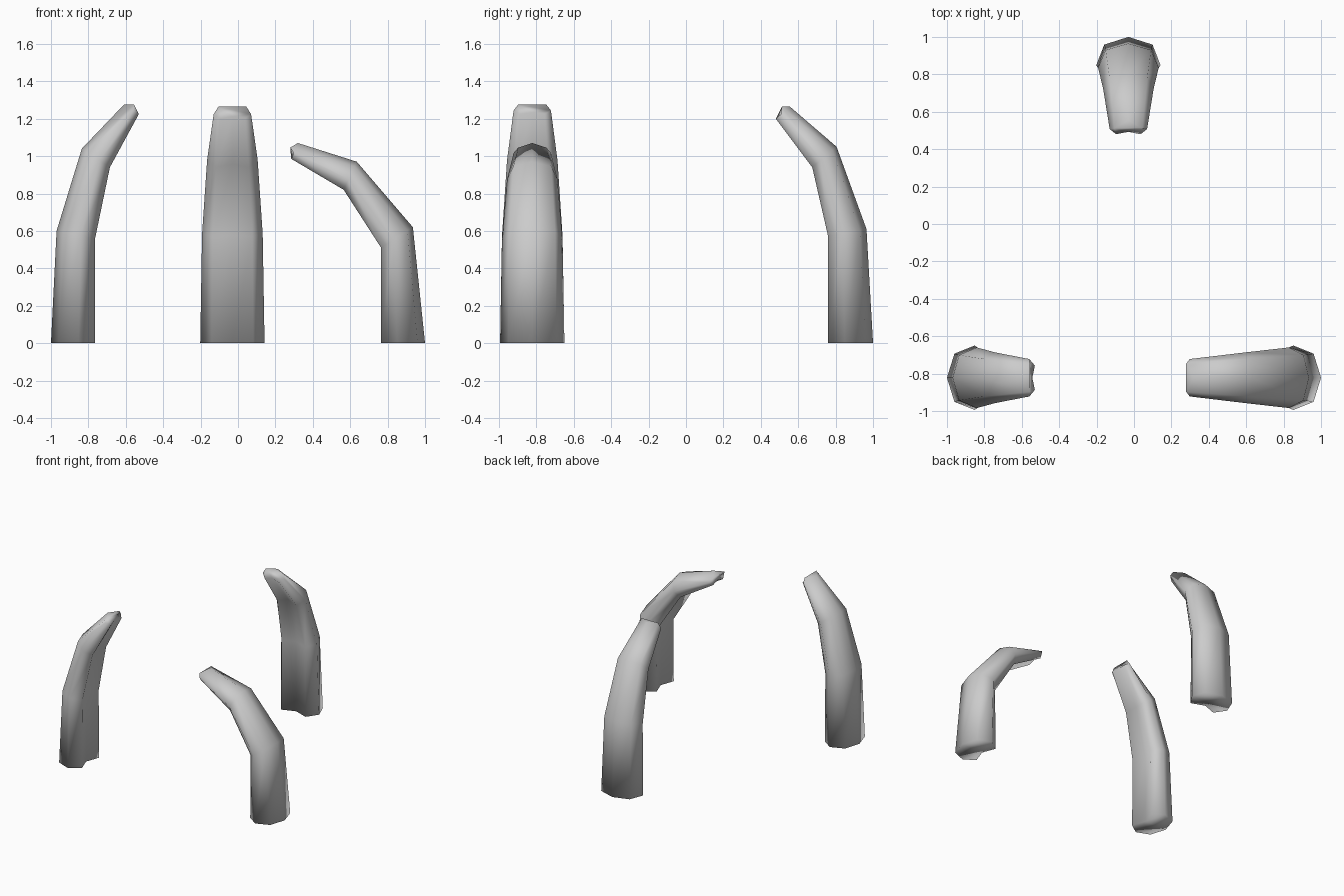
import bpy
import bmesh
from mathutils import Vector

cube = bpy.data.objects.get("Cube")
if cube:
    bpy.data.objects.remove(cube)

grey = bpy.data.materials.new("light grey")
grey.use_nodes = True
grey.diffuse_color = (0.6, 0.6, 0.6, 1)
grey.node_tree.nodes["Principled BSDF"].inputs["Base Color"].default_value = (0.6, 0.6, 0.6, 1)

# Half cross-section: (depth from inner to outer, share of half width)
SECTION = [(1, 0), (0.83, 0.75), (0.37, 1), (0, 0.65), (0.17, 0)]
HALF_WIDTHS = [0.172, 0.162, 0.135, 0.10]


def prong(name, centre, outward, outer, inner, tip_bulge):
    """Loft a curved, grooved prong; outer and inner are (reach, height)."""
    out = Vector(outward)
    side = Vector((-out.y, out.x, 0))
    ring = SECTION + [(d, -w) for d, w in reversed(SECTION[1:-1])]
    bm = bmesh.new()
    rings = []
    for k, half in enumerate(HALF_WIDTHS):
        verts = []
        for depth, width in ring:
            p = Vector(inner[k]).lerp(Vector(outer[k]), depth)
            # Rounded outer corners of the tip
            if k == len(HALF_WIDTHS) - 1 and depth == 0.83:
                p += Vector(tip_bulge)
            pos = Vector(centre) + out * p.x + side * (width * half)
            pos.z = p.y
            verts.append(bm.verts.new(pos))
        rings.append(verts)
    n = len(ring)
    for a, b in zip(rings, rings[1:]):
        for i in range(n):
            j = (i + 1) % n
            bm.faces.new((a[i], a[j], b[j], b[i]))
    # Foot and tip caps
    bm.faces.new(rings[0][::-1])
    bm.faces.new(rings[-1])
    bmesh.ops.recalc_face_normals(bm, faces=bm.faces)
    for face in bm.faces:
        face.smooth = True
    mesh = bpy.data.meshes.new(name)
    bm.to_mesh(mesh)
    bm.free()
    mesh.materials.append(grey)
    obj = bpy.data.objects.new(name, mesh)
    bpy.context.collection.objects.link(obj)


prong("back_prong", (-0.03, 0, 0), (0, 1, 0),
      [(1.0, 0), (0.965, 0.61), (0.805, 1.05), (0.555, 1.265)],
      [(0.76, 0), (0.76, 0.57), (0.675, 0.94), (0.48, 1.2)], (-0.03, 0.01))
prong("front_right_prong", (0, -0.822, 0), (-1, 0, 0),
      [(1.0, 0), (0.97, 0.6), (0.835, 1.04), (0.61, 1.275)],
      [(0.765, 0), (0.765, 0.555), (0.685, 0.94), (0.53, 1.225)], (-0.04, 0.009))
prong("front_left_prong", (0, -0.822, 0), (1, 0, 0),
      [(1.0, 0), (0.935, 0.62), (0.635, 0.97), (0.32, 1.07)],
      [(0.765, 0), (0.765, 0.51), (0.565, 0.82), (0.285, 0.985)], (-0.035, -0.01))
